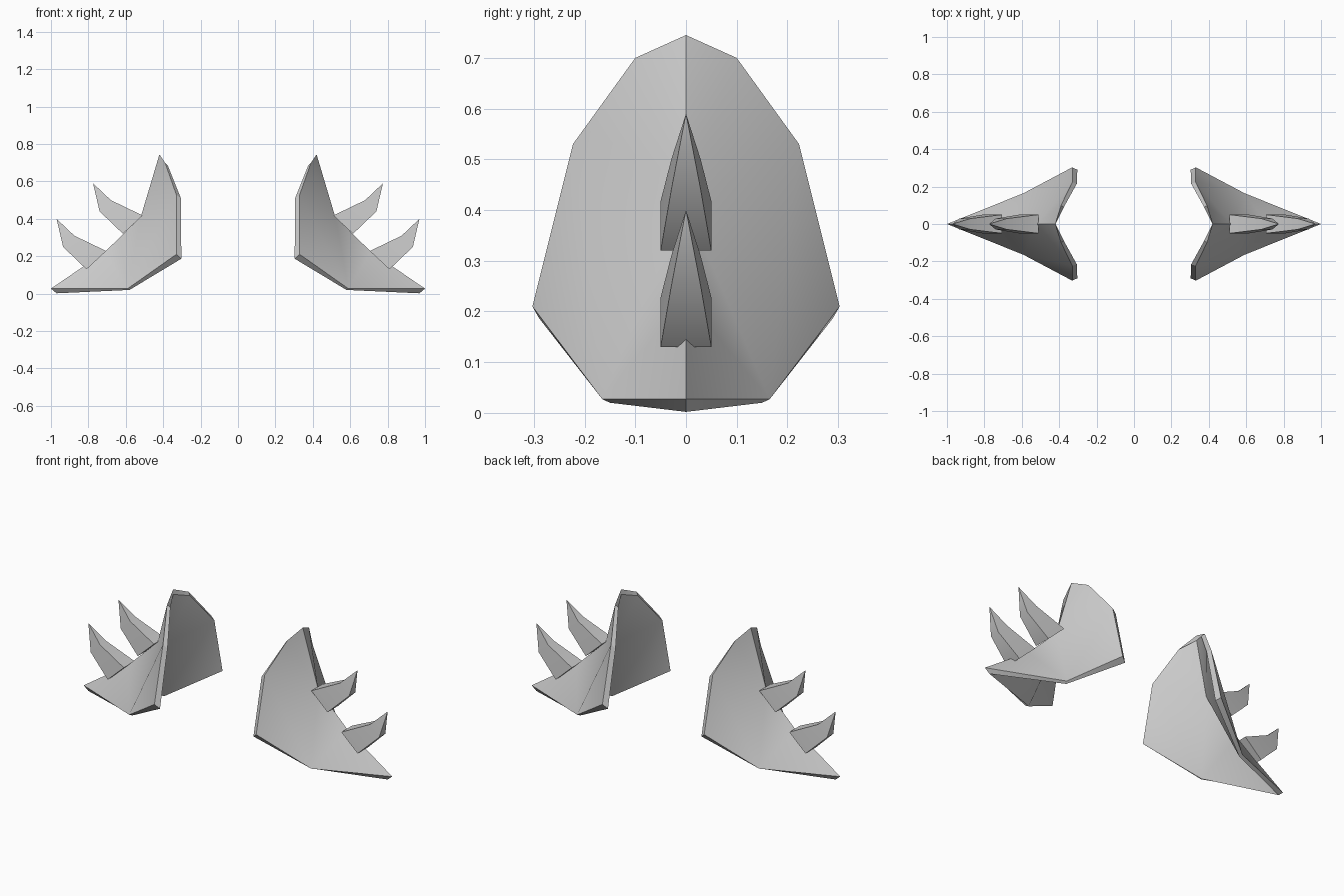
import bpy, bmesh, math
from mathutils import Vector

if "Cube" in bpy.data.objects:
    bpy.data.objects.remove(bpy.data.objects["Cube"])

grey = bpy.data.materials.new("plain_grey")
grey.diffuse_color = (0.6, 0.6, 0.6, 1)
grey.use_nodes = True
grey.node_tree.nodes["Principled BSDF"].inputs["Base Color"].default_value = grey.diffuse_color


def finish(name, bm, angle):
    """Turn a right-hand part into an object mirrored to the left."""
    bmesh.ops.remove_doubles(bm, verts=bm.verts, dist=0.0005)
    bmesh.ops.recalc_face_normals(bm, faces=bm.faces)
    mesh = bpy.data.meshes.new(name)
    bm.to_mesh(mesh)
    bm.free()
    mesh.materials.append(grey)
    ob = bpy.data.objects.new(name, mesh)
    bpy.context.collection.objects.link(ob)
    bpy.ops.object.select_all(action='DESELECT')
    ob.select_set(True)
    bpy.context.view_layer.objects.active = ob
    bpy.ops.object.shade_smooth_by_angle(angle=math.radians(angle))
    ob.modifiers.new("left_copy", 'MIRROR').use_axis = (True, False, False)
    return ob


# Shoulder plate: ridge and rim points of one half, outside and inside
outer = dict(A=(.42, 0, .745), B=(.39, .10, .70), C=(.33, .223, .53),
             D=(.33, .303, .21), E=(.59, .165, .027), F=(1.0, 0, .027),
             R=(.71, 0, .225), G=(.52, 0, .41))
inner = dict(A=(.42, 0, .715), B=(.375, .09, .685), C=(.305, .217, .51),
             D=(.303, .29, .187), E=(.58, .15, .02), F=(.97, 0, .002),
             R=(.67, 0, .21), G=(.485, 0, .405))
panels = ["ABG", "BCG", "CEG", "CDE", "GER", "REF"]

bm = bmesh.new()
for side in (1, -1):
    def vert(p):
        return bm.verts.new((p[0], p[1] * side, p[2]))
    out = {k: vert(p) for k, p in outer.items()}
    inn = {k: vert(p) for k, p in inner.items()}
    for tri in panels:
        bm.faces.new([out[k] for k in tri])
        bm.faces.new([inn[k] for k in reversed(tri)])
    # rim thickness
    for a, b in zip("ABCDE", "BCDEF"):
        bm.faces.new((out[b], out[a], inn[a], inn[b]))
finish("shoulder_plate", bm, 30)

# Curved four-sided spikes: (lower x, z), (upper x, z), half width
rings = [((.81, .13), (.705, .228), .05),
         ((.935, .25), (.875, .31), .029)]
tip = Vector((.97, 0, .40))


def spike(name, dx, dz):
    bm = bmesh.new()
    shift = Vector((dx, 0, dz))
    loops = []
    for (lx, lz), (ux, uz), w in rings:
        pts = [(lx, -w, lz), (lx, w, lz), (ux, w, uz), (ux, -w, uz)]
        loops.append([bm.verts.new(Vector(p) + shift) for p in pts])
    point = bm.verts.new(tip + shift)
    base, mid = loops
    bm.faces.new(base[::-1])
    for i in range(4):
        j = (i + 1) % 4
        bm.faces.new((base[i], base[j], mid[j], mid[i]))
        bm.faces.new((mid[i], mid[j], point))
    finish(name, bm, 60)


spike("lower_spike", 0, 0)
spike("upper_spike", -.195, .19)
